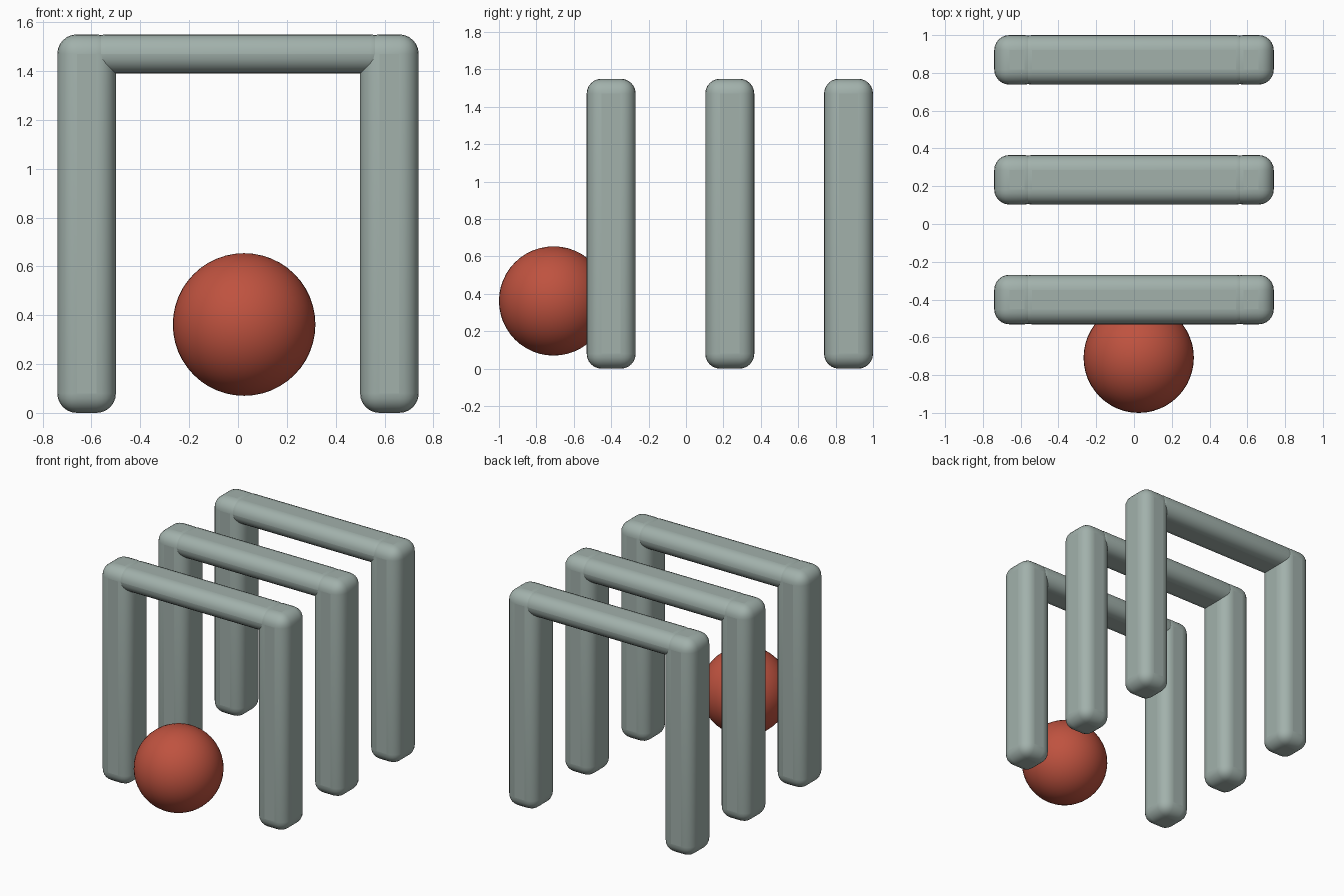
import bpy

if "Cube" in bpy.data.objects:
    bpy.data.objects.remove(bpy.data.objects["Cube"])


def material(name, color):
    m = bpy.data.materials.new(name)
    m.diffuse_color = (*color, 1)
    m.use_nodes = True
    m.node_tree.nodes["Principled BSDF"].inputs["Base Color"].default_value = m.diffuse_color
    return m


stone = material("grey_green", (0.36, 0.44, 0.41))
red = material("red", (0.52, 0.085, 0.05))

RADIUS = 0.08
POST_W, DEPTH, HEIGHT = 0.24, 0.262, 1.55
POST_X = 0.62
BEAM_H = 0.16


def rounded_box(name, size, location):
    """Box with softly rounded edges."""
    bpy.ops.mesh.primitive_cube_add(size=1, location=location)
    obj = bpy.context.object
    obj.name = name
    obj.scale = size
    bpy.ops.object.transform_apply(location=False, rotation=False, scale=True)
    bev = obj.modifiers.new("rounding", 'BEVEL')
    bev.width = min(RADIUS, min(size) / 2 - 0.0005)
    bev.segments = 6
    bev.limit_method = 'NONE'
    obj.data.materials.append(stone)
    bpy.ops.object.shade_smooth_by_angle()
    return obj


# Three arches in a row, each two posts and a crossbeam
for i, y in enumerate((-0.40, 0.234, 0.869)):
    for side, sx in (("left", -1), ("right", 1)):
        rounded_box(f"arch_{i + 1}_{side}_post", (POST_W, DEPTH, HEIGHT),
                    (sx * POST_X, y, HEIGHT / 2))
    # Beam ends sit on the post centre lines
    rounded_box(f"arch_{i + 1}_beam", (2 * POST_X, DEPTH, BEAM_H),
                (0, y, HEIGHT - BEAM_H / 2))

# Ball in front of the first arch
bpy.ops.mesh.primitive_uv_sphere_add(segments=48, ring_count=24, radius=0.292,
                                     location=(0.025, -0.708, 0.362))
ball = bpy.context.object
ball.name = "ball"
ball.data.materials.append(red)
bpy.ops.object.shade_smooth()
